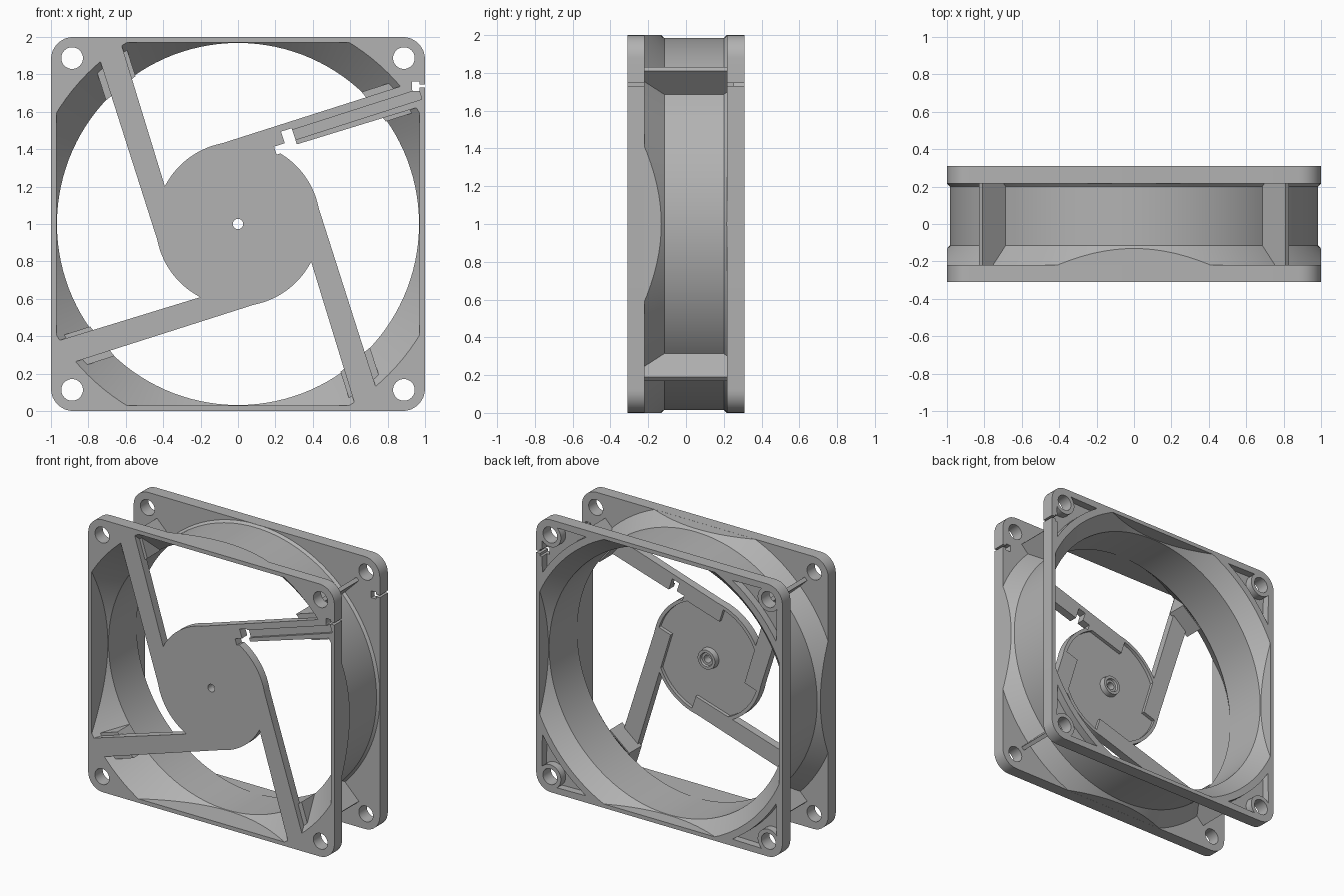
import bpy, bmesh
from math import cos, sin, pi, radians
from mathutils import Matrix, Vector

if "Cube" in bpy.data.objects:
    bpy.data.objects.remove(bpy.data.objects["Cube"], do_unlink=True)

grey = bpy.data.materials.new("grey plastic")
grey.use_nodes = True
grey.diffuse_color = (0.45, 0.45, 0.45, 1)
grey.node_tree.nodes["Principled BSDF"].inputs["Base Color"].default_value = (0.45, 0.45, 0.45, 1)

FRONT, BACK = -0.31, 0.31


def loft(name, rings):
    """Closed solid through rings of equal point count, raised to stand on the ground."""
    bm = bmesh.new()
    loops = [[bm.verts.new((x, y, z + 1)) for x, y, z in ring] for ring in rings]
    for a, b in zip(loops, loops[1:]):
        for i in range(len(a)):
            j = (i + 1) % len(a)
            bm.faces.new((a[i], a[j], b[j], b[i]))
    bm.faces.new(loops[0])
    bm.faces.new(loops[-1])
    bmesh.ops.recalc_face_normals(bm, faces=bm.faces)
    mesh = bpy.data.meshes.new(name)
    bm.to_mesh(mesh)
    bm.free()
    mesh.materials.append(grey)
    ob = bpy.data.objects.new(name, mesh)
    bpy.context.collection.objects.link(ob)
    return ob


def prism(name, outline, y0, y1):
    return loft(name, [[(x, y, z) for x, z in outline] for y in (y0, y1)])


def circle(r, n, cx=0, cz=0, a0=0, a1=360):
    full = a1 - a0 == 360
    step = radians(a1 - a0) / (n if full else n - 1)
    return [(cx + r * cos(radians(a0) + i * step), cz + r * sin(radians(a0) + i * step))
            for i in range(n)]


def lathe(name, profile, n=120):
    return loft(name, [[(x, y, z) for x, z in circle(r, n)] for y, r in profile])


def square(h):
    return [(-h, -h), (h, -h), (h, h), (-h, h)]


def box(name, x0, x1, z0, z1):
    return prism(name, [(x0, z0), (x1, z0), (x1, z1), (x0, z1)], -0.5, 0.5)


def combine(target, other, op, keep=False):
    mod = target.modifiers.new(op, "BOOLEAN")
    mod.operation, mod.object, mod.solver = op, other, "EXACT"
    bpy.context.view_layer.objects.active = target
    bpy.ops.object.modifier_apply(modifier=mod.name)
    if not keep:
        bpy.data.objects.remove(other, do_unlink=True)


def turned(points, quarter):
    """Rotate outline points by quarter turns."""
    rot = Matrix.Rotation(quarter * pi / 2, 2)
    return [tuple(rot @ Vector(p)) for p in points]


def flange(name, y0, y1):
    outline = []
    for q in range(4):
        outline += turned(circle(0.12, 9, 0.88, 0.88, 0, 90), q)
    return prism(name, outline, y0, y1)


# Frame: two square flanges joined by a flared duct and corner ribs
frame = flange("frame", FRONT, -0.22)
combine(frame, flange("rear_flange", 0.217, BACK), "UNION")
duct = lathe("duct", [(-0.28, 1.135), (-0.115, 0.985), (0.2, 0.985), (0.28, 1.06)])
combine(duct, prism("duct_limit", square(0.9995), -0.4, 0.4), "INTERSECT")
combine(frame, duct, "UNION")
for q in range(4):
    rib = [(0.68, 0.7), (0.7, 0.68), (0.83, 0.81), (0.81, 0.83)]
    combine(frame, prism("rib", turned(rib, q), -0.25, 0.25), "UNION")

# Bore with flared ends, flattened where it nears the frame edge
bore = lathe("bore", [(-0.36, 1.183), (-0.12, 0.968), (0.205, 0.968), (0.36, 1.12)])
combine(bore, prism("bore_limit", square(0.971), -0.5, 0.5), "INTERSECT")
combine(frame, bore, "DIFFERENCE")

# Rear corner pockets with screw bosses, then the screw holes
for q in range(4):
    pocket = circle(1.12, 9, 0, 0, 32, 58) + circle(0.09, 6, 0.865, 0.865, 90, 0)
    combine(frame, prism("pocket", turned(pocket, q), 0.255, 0.4), "DIFFERENCE")
    hole_at = turned([(0.887, 0.887)], q)[0]
    combine(frame, prism("boss", circle(0.088, 32, *hole_at), 0.235, BACK), "UNION")
    combine(frame, prism("hole", circle(0.058, 32, *hole_at), -0.5, 0.5), "DIFFERENCE")

# Cable keyhole in the flange edge
combine(frame, box("keyhole", 0.93, 0.97, 0.712, 0.762), "DIFFERENCE")
combine(frame, box("slit", 0.96, 1.1, 0.73, 0.746), "DIFFERENCE")

# Hub: shallow cup with a rim and a bearing boss
hub = lathe("hub_and_arms", [(FRONT, 0.44), (-0.25, 0.44), (-0.25, 0.415), (-0.275, 0.415),
                             (-0.275, 0.075), (-0.235, 0.07), (-0.235, 0.05),
                             (-0.25, 0.045)], 96)

# Arms: tangent to the hub, set out by distance along and sideways offset
along = Vector((cos(radians(17.8)), sin(radians(17.8))))
side = Vector((-along.y, along.x))


def arm_points(pairs, q=0):
    return turned([along * s + side * o for s, o in pairs], q)


def arm_rect(s0, s1, o0, o1):
    return [(s0, o0), (s1, o0), (s1, o1), (s0, o1)]


for q in range(4):
    arm = [(0.0, 0.315), (1.12, 0.3), (1.1, 0.435), (0.0, 0.437)]
    combine(hub, prism("arm", arm_points(arm, q), FRONT, -0.25), "UNION")
combine(hub, prism("axle_hole", circle(0.028, 24), -0.5, 0.5), "DIFFERENCE")

# Cable notch and channel in the upper arm
notch = arm_points(arm_rect(0.37, 0.43, 0.29, 0.4))
combine(hub, prism("notch", notch, -0.5, 0.5), "DIFFERENCE")
neck = arm_points(arm_rect(0.31, 0.39, 0.29, 0.335))
combine(hub, prism("neck", neck, -0.5, 0.5), "DIFFERENCE")
channel = prism("channel", arm_points(arm_rect(0.42, 1.14, 0.335, 0.39)), -0.5, -0.29)
combine(hub, channel, "DIFFERENCE", keep=True)
combine(frame, channel, "DIFFERENCE")

# Gussets: wedges that seat each arm in the flare
gussets = []
for q in range(4):
    near = [(0.92, 0.28), (0.845, 0.47)]
    top = arm_points(near + [(1.02, 0.47), (1.07, 0.28)], q)
    low = arm_points(near + [(0.855, 0.47), (0.93, 0.28)], q)
    gussets.append(loft("gusset", [[(x, -0.27, z) for x, z in top],
                                   [(x, -0.125, z) for x, z in low]]))

# Smooth the round surfaces and keep the edges crisp
bpy.ops.object.select_all(action="DESELECT")
for ob in [frame, hub] + gussets:
    ob.select_set(True)
    bpy.context.view_layer.objects.active = ob
bpy.ops.object.shade_smooth_by_angle(angle=radians(25))
